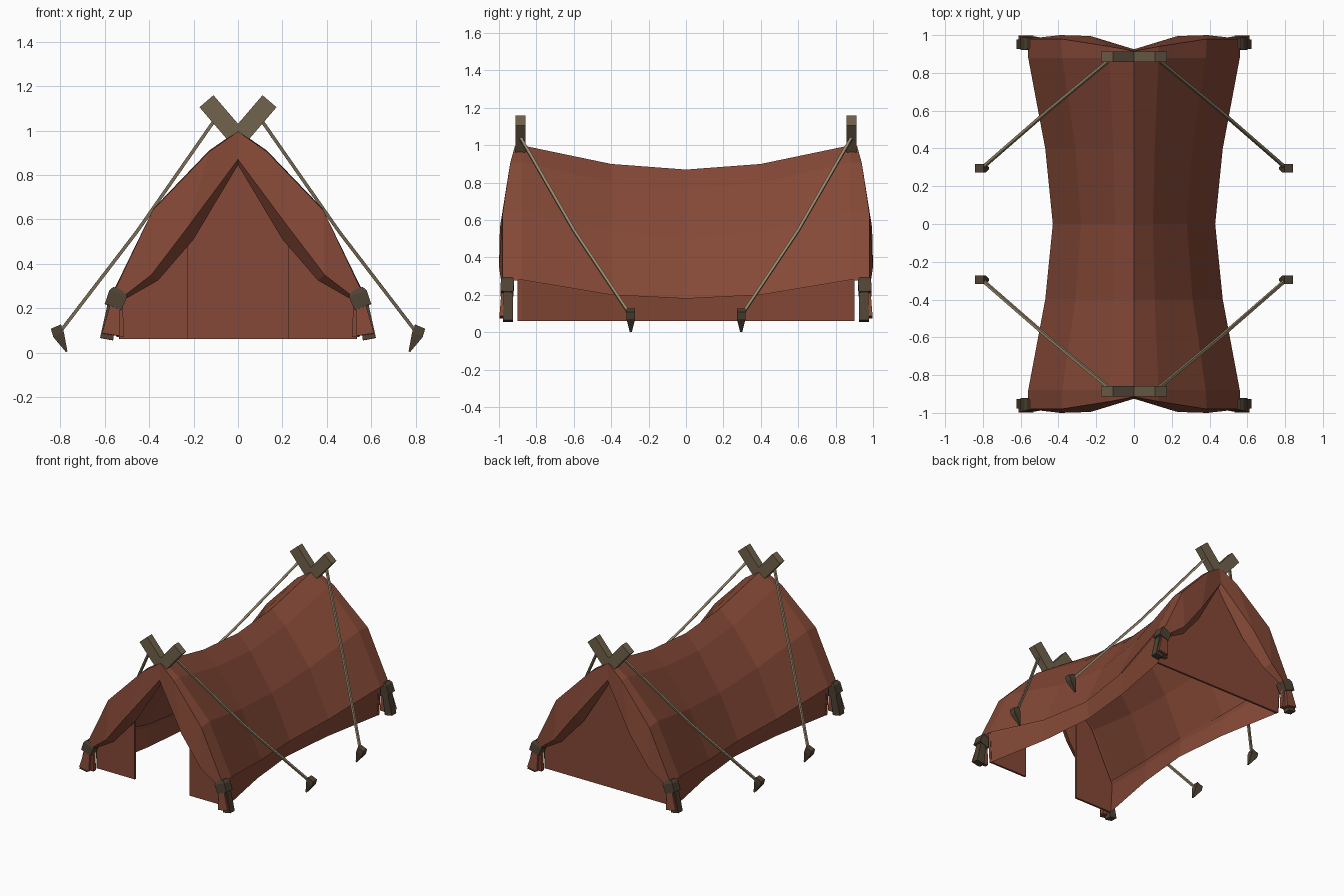
import bpy, bmesh
from mathutils import Vector

if "Cube" in bpy.data.objects:
    bpy.data.objects.remove(bpy.data.objects["Cube"])


def material(name, rgb):
    m = bpy.data.materials.new(name)
    m.diffuse_color = (*rgb, 1)
    m.use_nodes = True
    m.node_tree.nodes["Principled BSDF"].inputs["Base Color"].default_value = m.diffuse_color
    return m


CLOTH = material("red brown canvas", (0.235, 0.066, 0.038))
WOOD = material("pole wood", (0.165, 0.122, 0.072))
DARK = material("dark peg wood", (0.078, 0.055, 0.034))
ROPE = material("rope", (0.30, 0.24, 0.145))


def finish(bm, name, mat, mirror=(True, True)):
    me = bpy.data.meshes.new(name)
    bm.to_mesh(me)
    bm.free()
    me.materials.append(mat)
    ob = bpy.data.objects.new(name, me)
    bpy.context.collection.objects.link(ob)
    if any(mirror):
        mod = ob.modifiers.new("mirror", "MIRROR")
        mod.use_axis = (mirror[0], mirror[1], False)
        mod.merge_threshold = 0.0005
    return ob


def sheet(name, rows, mat):
    """Quarter of a cloth sheet, lofted through rows of points."""
    bm = bmesh.new()
    grid = [[bm.verts.new(p) for p in r] for r in rows]
    for a, b in zip(grid, grid[1:]):
        for i in range(len(a) - 1):
            bm.faces.new((a[i], a[i + 1], b[i + 1], b[i]))
    bmesh.ops.recalc_face_normals(bm, faces=bm.faces)
    bm.faces.ensure_lookup_table()
    if bm.faces[0].normal.x < 0:
        bmesh.ops.reverse_faces(bm, faces=bm.faces)
    return finish(bm, name, mat)


def loft(name, sections, mat):
    """Four-sided bar through (centre, width across, width along y) sections."""
    bm = bmesh.new()
    pts = [Vector(s[0]) for s in sections]
    d = (pts[-1] - pts[0]).normalized()
    u = (Vector((0, 1, 0)) - d * d.y).normalized()
    v = d.cross(u)
    rings = []
    for p, (_, w, l) in zip(pts, sections):
        rings.append([bm.verts.new(p + v * w / 2 * a + u * l / 2 * b)
                      for a, b in ((-1, -1), (1, -1), (1, 1), (-1, 1))])
    for a, b in zip(rings, rings[1:]):
        for i in range(4):
            j = (i + 1) % 4
            bm.faces.new((a[i], a[j], b[j], b[i]))
    bm.faces.new(rings[0])
    bm.faces.new(rings[-1])
    bmesh.ops.recalc_face_normals(bm, faces=bm.faces)
    return finish(bm, name, mat)


def panel(name, outline, y, mat, mirror):
    """Flat end wall facing away from the centre, thickened inwards."""
    bm = bmesh.new()
    f = bm.faces.new([bm.verts.new((x, y, z)) for x, z in outline])
    f.normal_update()
    if f.normal.y * y < 0:
        f.normal_flip()
    ob = finish(bm, name, mat, mirror)
    mod = ob.modifiers.new("thickness", "SOLIDIFY")
    mod.thickness = 0.015
    mod.offset = -1


# Sagging canopy: three stations, then the rolled lip and inner hem of the opening
stations = [
    (0.0, [(0, 0.87), (0.10, 0.765), (0.28, 0.50), (0.43, 0.18)]),
    (0.4, [(0, 0.90), (0.11, 0.80), (0.31, 0.54), (0.47, 0.20)]),
    (0.88, [(0, 1.0), (0.13, 0.91), (0.38, 0.65), (0.56, 0.28)]),
]
canopy = [[(x, y, z) for x, z in prof] for y, prof in stations]
canopy += [
    [(0, 0.915, 0.995), (0.13, 0.94, 0.905), (0.385, 0.98, 0.64), (0.56, 0.98, 0.27)],
    [(0, 0.925, 0.87), (0.23, 0.995, 0.56), (0.39, 1.0, 0.35), (0.52, 0.985, 0.25)],
    [(0, 0.89, 0.845), (0.20, 0.92, 0.51), (0.36, 0.95, 0.325), (0.50, 0.96, 0.245)],
]
sheet("canopy", canopy, CLOTH)

# Low side walls tucked under the canopy edge
walls = []
for y, prof in stations:
    x, z = prof[-1]
    y = min(y * 1.03, 0.9)
    walls.append([(x - 0.022, y, z + 0.03), (x - 0.013, y, z), (x - 0.025, y, 0.06)])
sheet("side_walls", walls, CLOTH)

# Closed back wall and two front door flaps
half = [(0.535, 0.06), (0.545, 0.28), (0.365, 0.645), (0.12, 0.90)]
back = half + [(0, 0.98)] + [(-x, z) for x, z in reversed(half)]
panel("back_wall", back, 0.895, CLOTH, (False, False))
panel("door_flaps", [(0.225, 0.06)] + half[:3] + [(0.225, 0.79)], -0.895, CLOTH, (True, False))

# Crossed pole ends above the ridge
loft("crossed_poles", [((0.142, 0.885, 1.132), 0.083, 0.055),
                       ((-0.023, 0.885, 0.94), 0.083, 0.055)], WOOD)

# Corner stakes, tied band and loose cloth tails
loft("corner_stakes", [((0.56, 0.95, 0.24), 0.045, 0.05),
                       ((0.592, 0.952, 0.06), 0.06, 0.052)], DARK)
loft("corner_bands", [((0.533, 0.955, 0.285), 0.06, 0.055),
                      ((0.54, 0.955, 0.265), 0.085, 0.07),
                      ((0.563, 0.957, 0.205), 0.08, 0.07)], DARK)
loft("cloth_tails", [((0.553, 0.972, 0.215), 0.045, 0.03),
                     ((0.573, 0.98, 0.08), 0.08, 0.035)], CLOTH)
loft("inner_tails", [((0.535, 0.955, 0.22), 0.03, 0.03),
                     ((0.53, 0.955, 0.07), 0.035, 0.03)], CLOTH)

# Guy ropes with a slight sag, and ground pegs
loft("guy_ropes", [((0.11, 0.885, 1.04), 0.015, 0.015),
                   ((0.455, 0.60, 0.545), 0.015, 0.015),
                   ((0.80, 0.30, 0.095), 0.015, 0.015)], ROPE)
loft("ground_pegs", [((0.82, 0.295, 0.117), 0.05, 0.045),
                     ((0.808, 0.295, 0.08), 0.052, 0.045),
                     ((0.772, 0.295, 0.004), 0.008, 0.012)], DARK)
